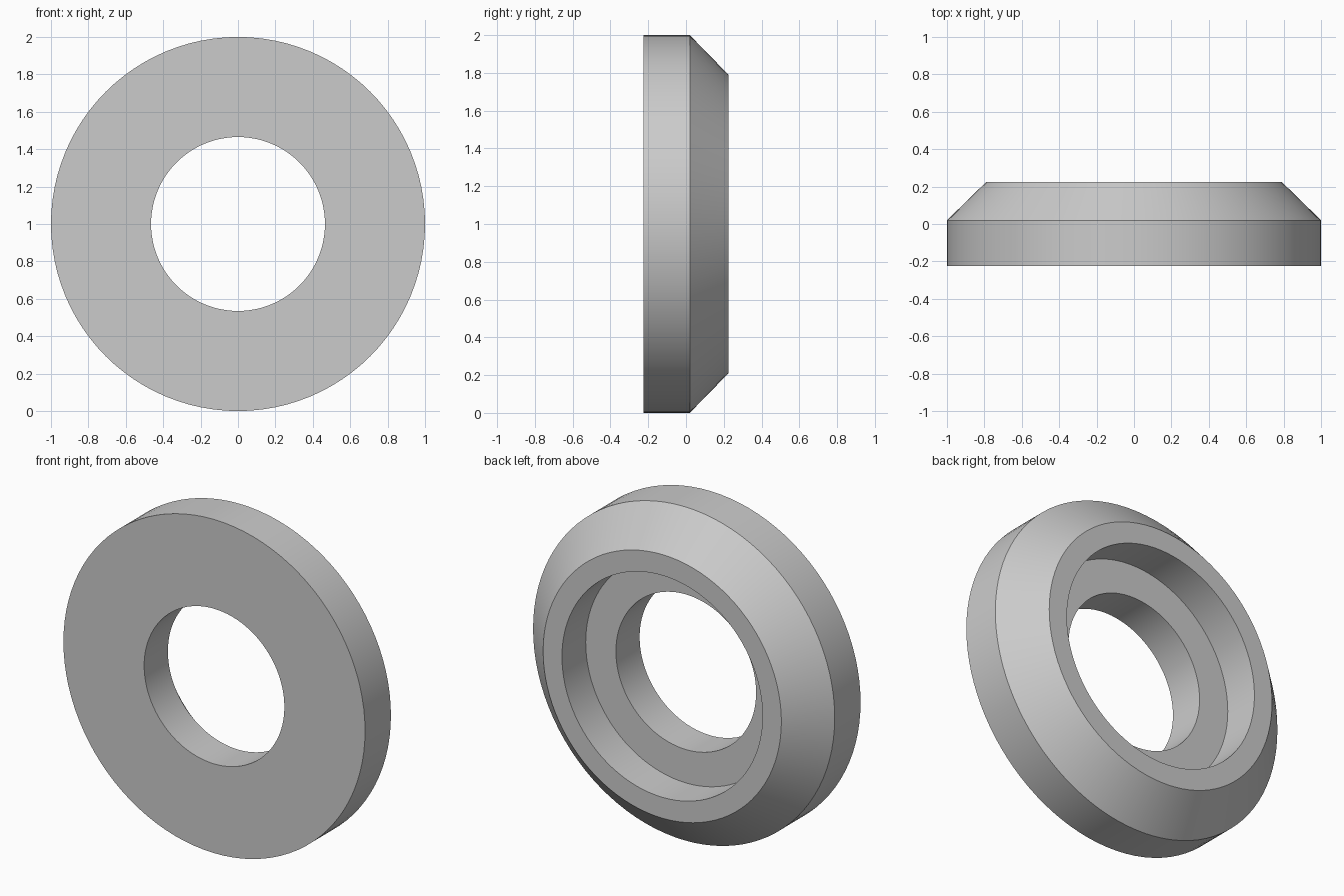
import bpy, bmesh, math

if "Cube" in bpy.data.objects:
    bpy.data.objects.remove(bpy.data.objects["Cube"])

SEGMENTS = 96

# Closed cross-section of the ring as (radius, y)
profile = [
    (0.465, -0.225),  # front face, bore edge
    (1.0, -0.225),    # front face, outer edge
    (1.0, 0.02),      # start of chamfer
    (0.79, 0.225),    # back rim, outer edge
    (0.665, 0.225),   # back rim, inner edge
    (0.665, 0.0),     # counterbore floor, outer edge
    (0.465, 0.0),     # counterbore floor, bore edge
]

# Sweep the section around the y axis
bm = bmesh.new()
rings = []
for i in range(SEGMENTS):
    a = 2 * math.pi * i / SEGMENTS
    rings.append([bm.verts.new((r * math.cos(a), y, 1 + r * math.sin(a)))
                  for r, y in profile])
n = len(profile)
for i in range(SEGMENTS):
    p, q = rings[i], rings[(i + 1) % SEGMENTS]
    for j in range(n):
        k = (j + 1) % n
        bm.faces.new((p[j], p[k], q[k], q[j]))
bmesh.ops.recalc_face_normals(bm, faces=bm.faces)
mesh = bpy.data.meshes.new("chamfered_ring")
bm.to_mesh(mesh)
bm.free()

ring = bpy.data.objects.new("chamfered_ring", mesh)
bpy.context.collection.objects.link(ring)

# Plain grey material
grey = bpy.data.materials.new("light_grey")
grey.diffuse_color = (0.6, 0.6, 0.6, 1)
grey.use_nodes = True
grey.node_tree.nodes["Principled BSDF"].inputs["Base Color"].default_value = grey.diffuse_color
mesh.materials.append(grey)

# Smooth round walls, sharp rims
bpy.context.view_layer.objects.active = ring
ring.select_set(True)
bpy.ops.object.shade_smooth_by_angle(angle=math.radians(30))
